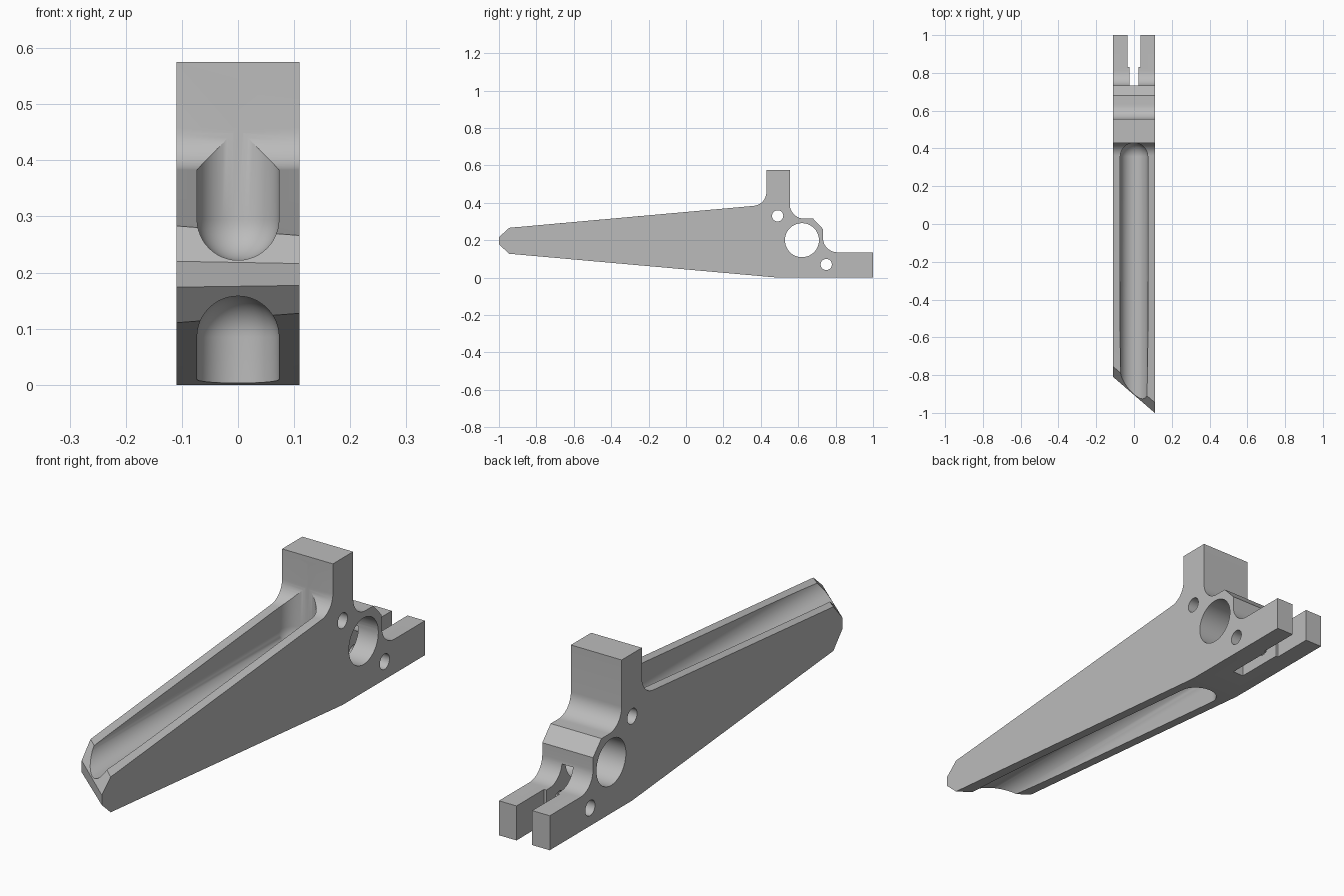
import bpy, bmesh, math
from mathutils import Matrix, Vector

cube = bpy.data.objects.get("Cube")
if cube:
    bpy.data.objects.remove(cube)

HALF = 0.11

steel = bpy.data.materials.new("plain grey")
steel.use_nodes = True
grey = (0.5, 0.5, 0.5, 1)
steel.diffuse_color = grey
steel.node_tree.nodes["Principled BSDF"].inputs["Base Color"].default_value = grey


def make_object(name, bm):
    bmesh.ops.recalc_face_normals(bm, faces=bm.faces)
    mesh = bpy.data.meshes.new(name)
    bm.to_mesh(mesh)
    bm.free()
    mesh.materials.append(steel)
    obj = bpy.data.objects.new(name, mesh)
    bpy.context.collection.objects.link(obj)
    return obj


def loft(name, first, second):
    """Solid between two matching outlines."""
    bm = bmesh.new()
    a = [bm.verts.new(p) for p in first]
    b = [bm.verts.new(p) for p in second]
    bm.faces.new(a)
    bm.faces.new(b)
    for i in range(len(a)):
        j = (i + 1) % len(a)
        bm.faces.new((a[i], a[j], b[j], b[i]))
    return make_object(name, bm)


def arc(cy, cz, r, start, end, steps=12):
    angles = [math.radians(start + (end - start) * i / steps) for i in range(steps + 1)]
    return [(cy + r * math.cos(t), cz + r * math.sin(t)) for t in angles]


# Side outline of the bracket; the nose is skewed across the width
def nose(shift):
    def top(y): return 0.383 + 0.09 * (y - 0.355)
    def low(y): return -0.0888 * (y - 0.49)
    tip, shoulder = -1 + shift, -0.945 + shift
    skew = shift / 0.19
    return [(shoulder, top(shoulder)), (tip, 0.216 + 0.004 * skew),
            (tip, 0.177 - 0.003 * skew), (shoulder, low(shoulder))]


rear = [(0.49, 0), (1, 0), (1, 0.135)]
rear += arc(0.81, 0.213, 0.078, 270, 180)
rear += [(0.732, 0.26), (0.68, 0.315)]
rear += arc(0.632, 0.392, 0.077, 270, 180)
rear += [(0.555, 0.575), (0.43, 0.575)]
rear += arc(0.355, 0.458, 0.075, 0, -85)

bracket = loft("bracket_body",
               [(-HALF, y, z) for y, z in nose(0.19) + rear],
               [(HALF, y, z) for y, z in nose(0) + rear])


def cut(cutter):
    cutter.hide_render = True
    cutter.hide_viewport = True
    mod = bracket.modifiers.new(cutter.name, 'BOOLEAN')
    mod.object = cutter
    mod.operation = 'DIFFERENCE'
    mod.solver = 'EXACT'


# Pin holes through the sides
def pin_hole(name, y, z, r):
    cut(loft(name, *[[(x, py, pz) for py, pz in arc(y, z, r, 0, 360, 48)[:-1]]
                     for x in (-0.3, 0.3)]))


pin_hole("main_bore", 0.62, 0.2, 0.091)
pin_hole("upper_pin_hole", 0.49, 0.33, 0.03)
pin_hole("lower_pin_hole", 0.75, 0.07, 0.03)


# Round-bottomed grooves with a ball-shaped end, as left by a ball cutter
def groove(name, end_y, axis_z, direction, r=0.073):
    bm = bmesh.new()
    bmesh.ops.create_uvsphere(bm, u_segments=48, v_segments=24, radius=r)
    for v in bm.verts:
        if v.co.z * direction > 0.001:
            v.co.z = 0.4 * direction
            # straighten the wall above the equator
            flat = Vector((v.co.x, v.co.y, 0))
            if flat.length > 0.001:
                flat = flat.normalized() * r
            v.co.x, v.co.y = flat.x, flat.y
    # keep one clean cap and the ball end
    bmesh.ops.delete(bm, geom=[v for v in bm.verts if v.co.z * direction > 0.1], context='VERTS')
    rim = [e for e in bm.edges if e.is_boundary]
    ext = bmesh.ops.extrude_edge_only(bm, edges=rim)
    raised = [g for g in ext["geom"] if isinstance(g, bmesh.types.BMVert)]
    bmesh.ops.translate(bm, verts=raised, vec=(0, 0, 0.25 * direction))
    bm.faces.new(sorted(raised, key=lambda v: math.atan2(v.co.y, v.co.x)))
    # stretch the front half along the arm
    cutters = bmesh.ops.bisect_plane(bm, geom=bm.verts[:] + bm.edges[:] + bm.faces[:],
                                     plane_co=(0, 0, 0), plane_no=(0, 1, 0), clear_inner=True)
    edge = [g for g in cutters["geom_cut"] if isinstance(g, bmesh.types.BMEdge)]
    ext = bmesh.ops.extrude_edge_only(bm, edges=edge)
    far = [g for g in ext["geom"] if isinstance(g, bmesh.types.BMVert)]
    bmesh.ops.translate(bm, verts=far, vec=(0, -2, 0))
    bmesh.ops.holes_fill(bm, edges=[e for e in bm.edges if e.is_boundary], sides=0)
    bmesh.ops.transform(bm, matrix=Matrix.Translation((0, end_y - r, axis_z)), verts=bm.verts)
    cut(make_object(name, bm))


groove("upper_groove", 0.43, 0.295, 1)
groove("lower_groove", 0.457, 0.085, -1)


# Stepped slot in the tail
def slot(name, half, y0, y1, z1):
    corners = [(-half, y0), (half, y0), (half, y1), (-half, y1)]
    cut(loft(name, [(x, y, -0.1) for x, y in corners], [(x, y, z1) for x, y in corners]))


slot("narrow_slot", 0.024, 0.63, 0.9, 0.2)
slot("wide_slot", 0.034, 0.83, 1.1, 0.3)

# Bake the cuts and shade the curved faces smoothly
bpy.context.view_layer.update()
graph = bpy.context.evaluated_depsgraph_get()
finished = bpy.data.meshes.new_from_object(bracket.evaluated_get(graph))
bracket.modifiers.clear()
bracket.data = finished
for obj in list(bpy.context.collection.objects):
    if obj.hide_viewport and obj.hide_render:
        bpy.data.objects.remove(obj)
for obj in bpy.context.selected_objects:
    obj.select_set(False)
bracket.select_set(True)
bpy.context.view_layer.objects.active = bracket
bpy.ops.object.shade_smooth_by_angle(angle=math.radians(25))
